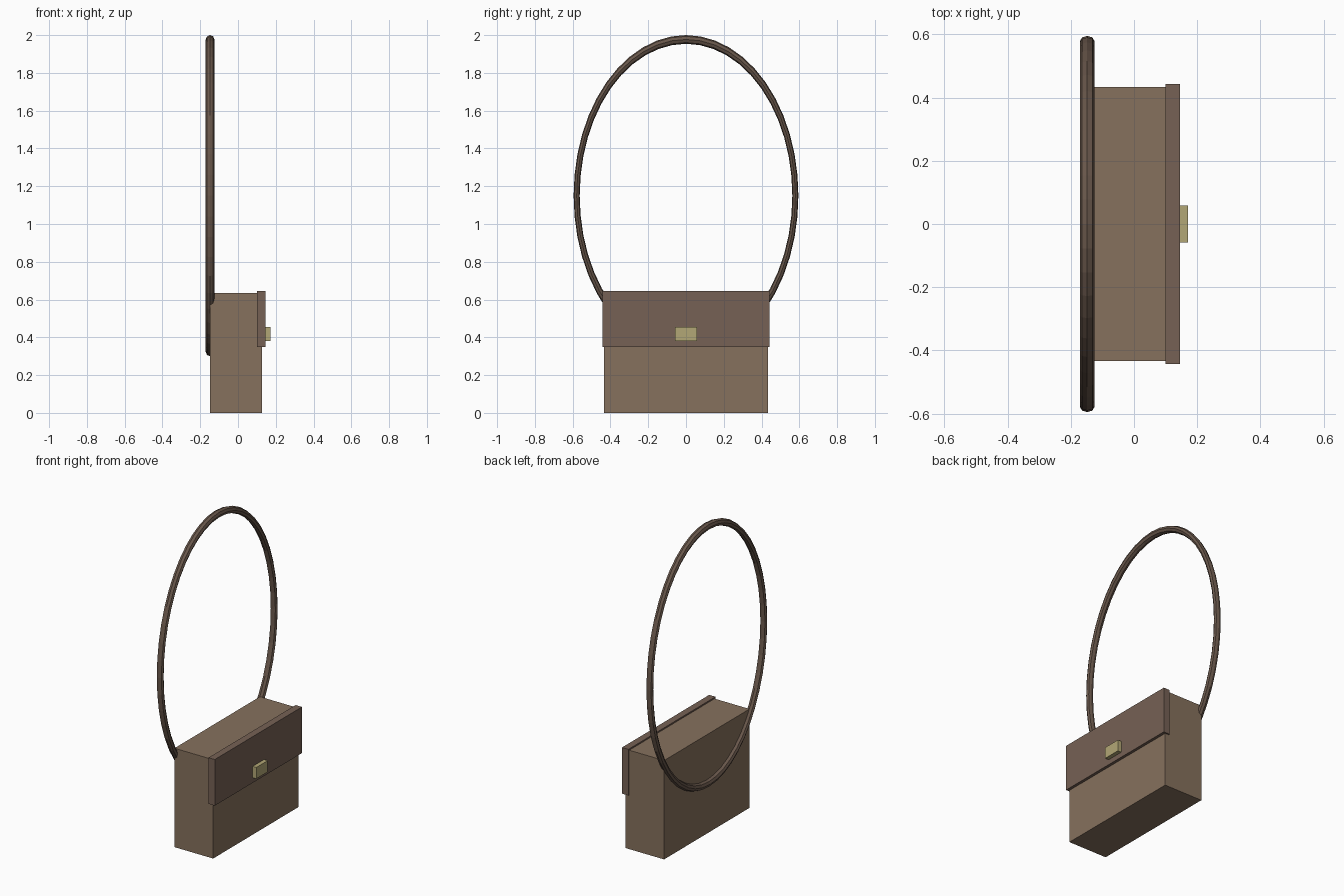
import bpy
from math import pi

if "Cube" in bpy.data.objects:
    bpy.data.objects.remove(bpy.data.objects["Cube"])


def paint(obj, name, color):
    mat = bpy.data.materials.new(name)
    mat.diffuse_color = (*color, 1)
    mat.use_nodes = True
    mat.node_tree.nodes["Principled BSDF"].inputs["Base Color"].default_value = mat.diffuse_color
    obj.data.materials.append(mat)


def box(name, x, y_half, z, mat, color):
    """Box spanning x and z ranges, symmetric in y."""
    bpy.ops.mesh.primitive_cube_add(
        size=1, location=((x[0] + x[1]) / 2, 0, (z[0] + z[1]) / 2))
    obj = bpy.context.object
    obj.name = name
    obj.scale = (x[1] - x[0], 2 * y_half, z[1] - z[0])
    bpy.ops.object.transform_apply(location=False, rotation=False, scale=True)
    paint(obj, mat, color)


# Bag body, front flap and clasp
box("bag_body", (-0.148, 0.127), 0.434, (0, 0.636), "leather", (0.24, 0.165, 0.11))
box("front_flap", (0.10, 0.145), 0.443, (0.348, 0.645), "flap_leather", (0.18, 0.12, 0.09))
box("clasp", (0.14, 0.171), 0.058, (0.381, 0.454), "brass", (0.45, 0.39, 0.18))

# Oval shoulder strap, sunk halfway into the back of the bag
bpy.ops.mesh.primitive_torus_add(
    major_segments=48, minor_segments=8, major_radius=0.827, minor_radius=0.023,
    location=(-0.148, 0, 1.15), rotation=(0, pi / 2, 0))
strap = bpy.context.object
strap.name = "shoulder_strap"
strap.scale = (1, 0.7, 1)
bpy.ops.object.transform_apply(location=False, rotation=True, scale=True)
paint(strap, "strap_leather", (0.14, 0.095, 0.07))
